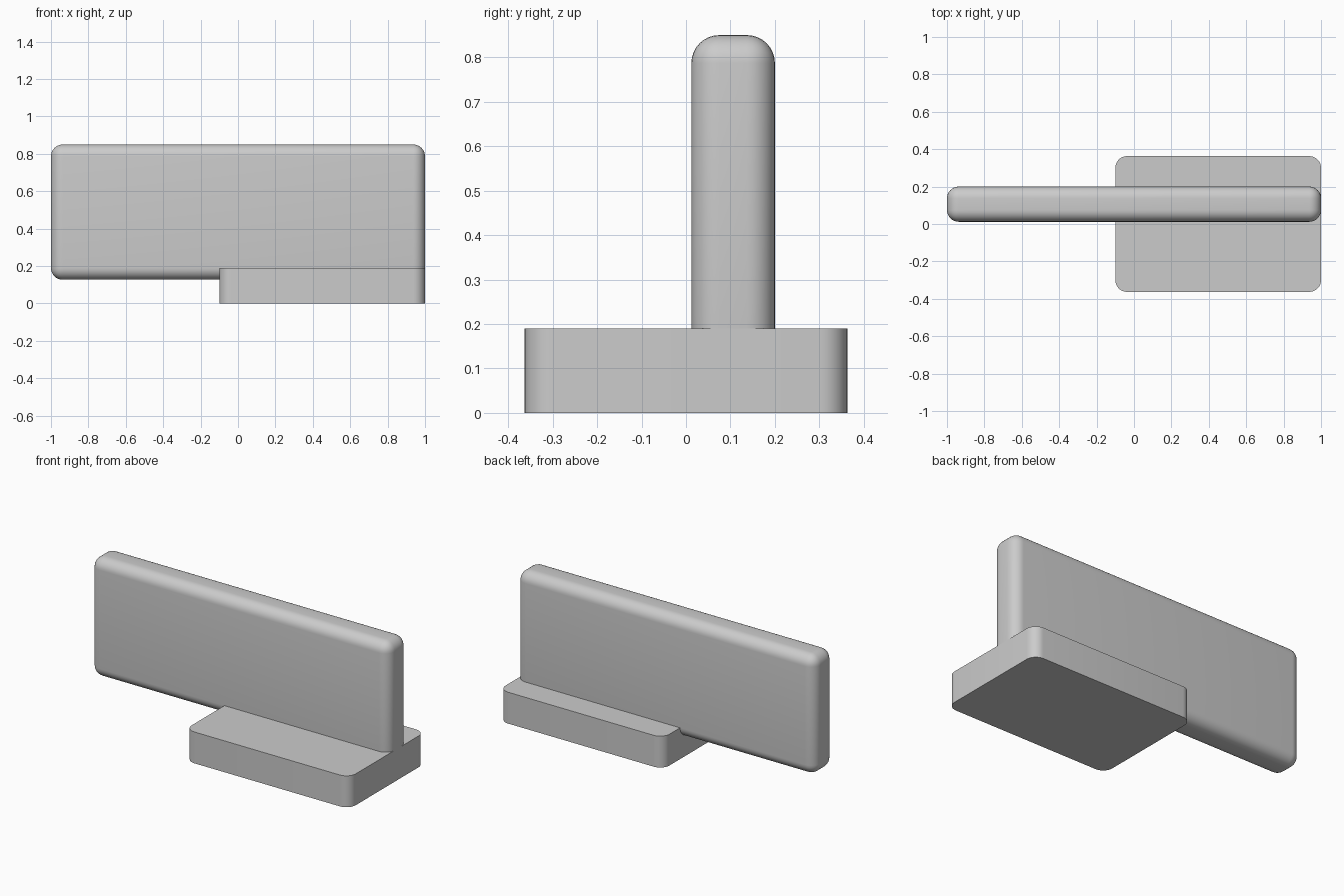
import bpy
import bmesh
import math
from mathutils import Vector

if "Cube" in bpy.data.objects:
    bpy.data.objects.remove(bpy.data.objects["Cube"], do_unlink=True)

grey = bpy.data.materials.new("plain_grey")
grey.use_nodes = True
COLOUR = (0.6, 0.6, 0.6, 1)
grey.diffuse_color = COLOUR
grey.node_tree.nodes["Principled BSDF"].inputs["Base Color"].default_value = COLOUR


def rounded_box(name, low, high, radius, upright_only=False):
    """Box between two corners, with all or only the upright edges rounded."""
    low, high = Vector(low), Vector(high)
    size, centre = high - low, (low + high) / 2
    bm = bmesh.new()
    bmesh.ops.create_cube(bm, size=1)
    for v in bm.verts:
        v.co = Vector(a * b for a, b in zip(v.co, size))
    edges = [e for e in bm.edges if not upright_only
             or abs(e.verts[0].co.z - e.verts[1].co.z) > size.z / 2]
    bmesh.ops.bevel(bm, geom=edges, offset=radius, segments=8, profile=0.5,
                    affect='EDGES')
    mesh = bpy.data.meshes.new(name)
    bm.to_mesh(mesh)
    bm.free()
    mesh.materials.append(grey)
    obj = bpy.data.objects.new(name, mesh)
    obj.location = centre
    bpy.context.collection.objects.link(obj)
    bpy.ops.object.select_all(action='DESELECT')
    obj.select_set(True)
    bpy.context.view_layer.objects.active = obj
    bpy.ops.object.shade_smooth_by_angle(angle=math.radians(35))
    return obj


# Flat foot with rounded upright corners
rounded_box("base", (-0.1, -0.363, 0), (1, 0.363, 0.19), 0.063, upright_only=True)

# Long upright panel, rounded all over, sunk into the foot
rounded_box("panel", (-1, 0.012, 0.127), (1, 0.2, 0.85), 0.063)
